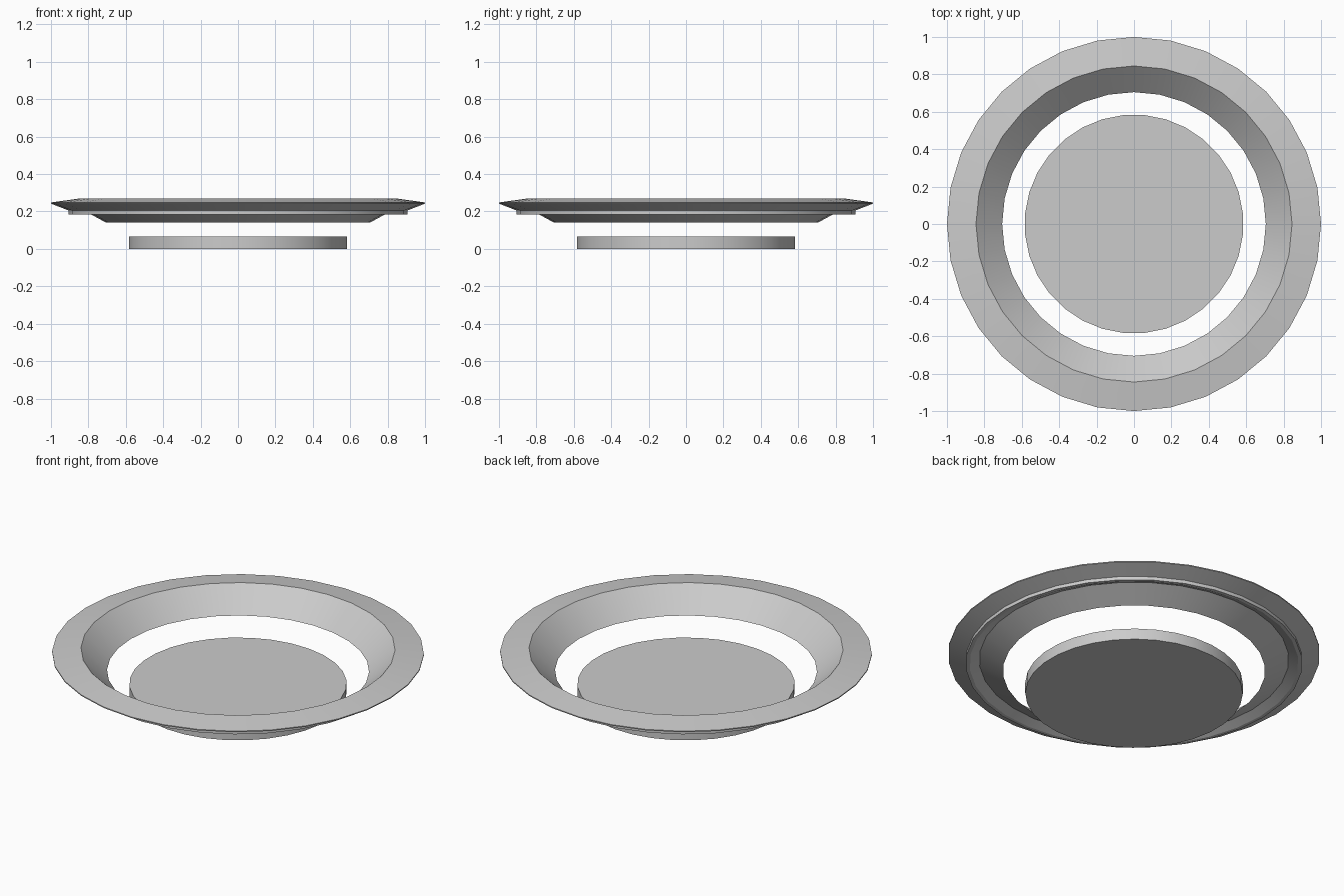
import bpy, bmesh, math

if "Cube" in bpy.data.objects:
    bpy.data.objects.remove(bpy.data.objects["Cube"])

SIDES = 32


def lathe(name, profile, closed, turn=0.0):
    """Revolve an (r, z) profile around z; an open profile gets capped ends."""
    bm = bmesh.new()
    rings = []
    for r, z in profile:
        rings.append([bm.verts.new((r * math.cos(a), r * math.sin(a), z))
                      for a in (2 * math.pi * (i + turn) / SIDES for i in range(SIDES))])
    n = len(rings)
    for k in range(n if closed else n - 1):
        lo, hi = rings[k], rings[(k + 1) % n]
        for i in range(SIDES):
            j = (i + 1) % SIDES
            bm.faces.new((lo[i], lo[j], hi[j], hi[i]))
    if not closed:
        bm.faces.new(rings[0][::-1])
        bm.faces.new(rings[-1])
    bmesh.ops.recalc_face_normals(bm, faces=bm.faces[:])
    mesh = bpy.data.meshes.new(name)
    bm.to_mesh(mesh)
    bm.free()
    obj = bpy.data.objects.new(name, mesh)
    bpy.context.collection.objects.link(obj)
    bpy.ops.object.select_all(action='DESELECT')
    obj.select_set(True)
    bpy.context.view_layer.objects.active = obj
    bpy.ops.object.shade_smooth_by_angle(angle=math.radians(25))
    return obj


# Flanged trim ring: funnel lip, stepped underside, thin outer edge, sloped top
lathe("trim_ring", [
    (0.705, 0.14), (0.833, 0.21), (0.885, 0.185), (0.905, 0.185),
    (0.905, 0.205), (1.0, 0.242), (1.0, 0.248), (0.845, 0.27),
], closed=True)

# Flat disc floating below the ring opening
lathe("lamp_disc", [(0.585, 0.0), (0.585, 0.065)], closed=False, turn=0.5)
